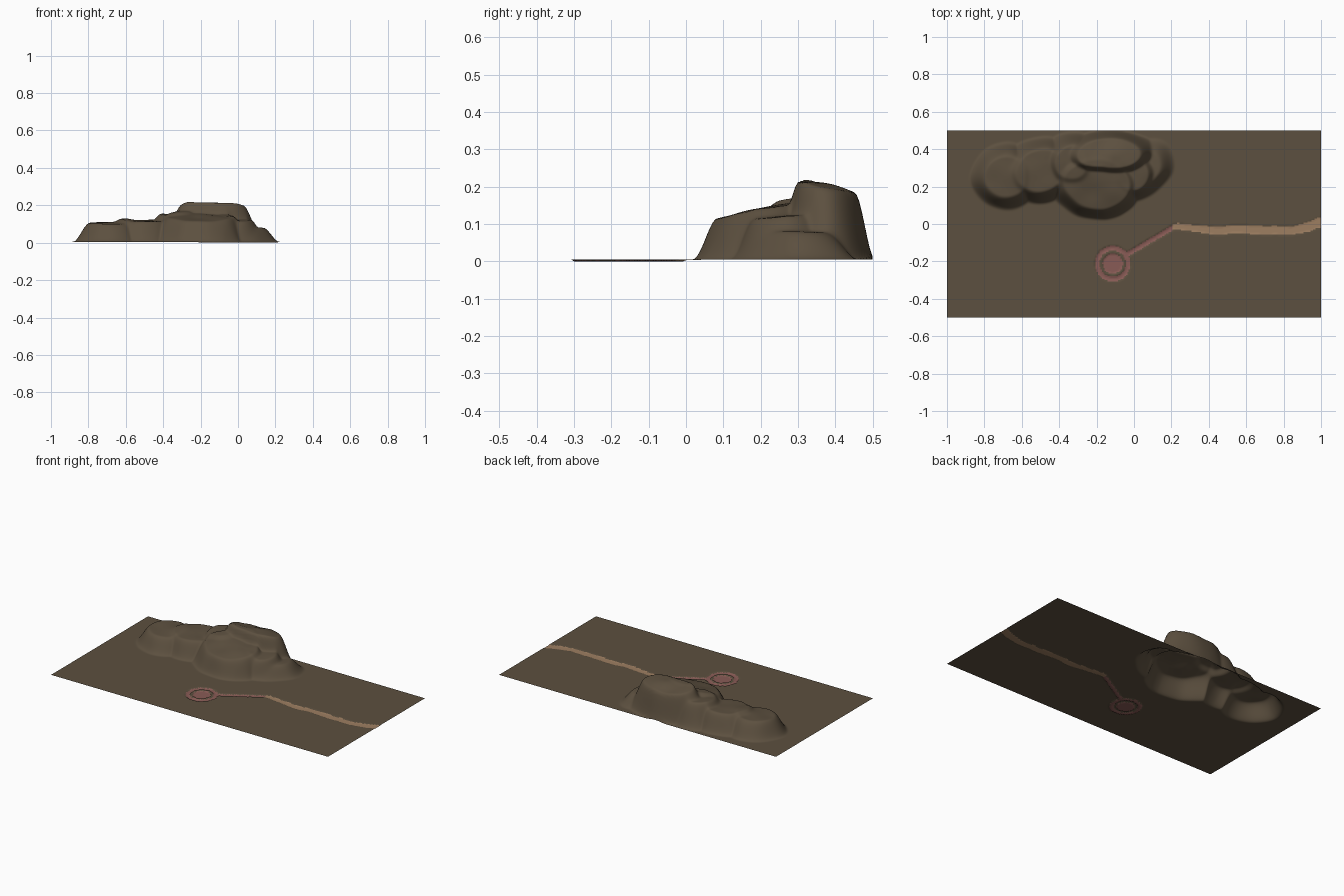
import bpy, bmesh, math
from mathutils import Vector, noise

if "Cube" in bpy.data.objects:
    bpy.data.objects.remove(bpy.data.objects["Cube"])

NX, NY = 280, 140
BASE = 0.005


def material(name, rgb):
    m = bpy.data.materials.new(name)
    m.diffuse_color = (*rgb, 1)
    m.use_nodes = True
    m.node_tree.nodes["Principled BSDF"].inputs["Base Color"].default_value = m.diffuse_color
    return m


def smooth(t):
    t = min(1, max(0, t))
    return t * t * (3 - 2 * t)


# Rock lobes: centre x, y, radius x, y, height, rim width, rotation, slope along y
LOBES = [
    (-0.13, 0.375, 0.27, 0.127, 0.205, 0.40, 0.00, -0.22),   # high dome
    (-0.20, 0.210, 0.25, 0.190, 0.142, 0.34, -0.05, 0.20),   # front shelf
    (0.03, 0.285, 0.21, 0.150, 0.078, 0.45, 0.65, 0.00),     # east foot
    (-0.01, 0.270, 0.15, 0.150, 0.120, 0.45, 0.50, 0.10),    # east shoulder
    (-0.69, 0.250, 0.19, 0.185, 0.106, 0.45, -0.20, 0.05),   # west end
    (-0.50, 0.285, 0.22, 0.180, 0.119, 0.42, 0.15, 0.05),    # west saddle
    (-0.33, 0.330, 0.17, 0.165, 0.150, 0.50, 0.20, 0.05),    # dome flank
]


def lobe(x, y, cx, cy, rx, ry, h, rim, rot, slope):
    dx, dy = x - cx, y - cy
    u = (dx * math.cos(rot) + dy * math.sin(rot)) / rx
    v = (dy * math.cos(rot) - dx * math.sin(rot)) / ry
    r = math.hypot(u, v)
    if r >= 1:
        return 0
    return max(0, h + slope * dy) * (1 - 0.1 * r * r) * smooth((1 - r) / rim)


def rock_height(x, y):
    # wobble the outline a little, then blend the lobes softly
    w = noise.noise_vector(Vector((x * 7, y * 7, 0.3))) * 0.018
    total = sum(lobe(x + w.x, min(y + w.y * 0.6, y + 0.004), *p) ** 7 for p in LOBES)
    h = total ** (1 / 7)
    return h * (1 + 0.05 * noise.noise(Vector((x * 9, y * 9, 2))))


# Dirt road centre line and half width
ROAD = [(0.21, -0.012, 0.017), (0.32, -0.022, 0.018), (0.44, -0.038, 0.022),
        (0.56, -0.026, 0.022), (0.68, -0.034, 0.024), (0.84, -0.036, 0.022),
        (0.93, -0.016, 0.026), (1.0, 0.008, 0.028)]


def on_road(x, y):
    for (x0, y0, w0), (x1, y1, w1) in zip(ROAD, ROAD[1:]):
        if x0 <= x <= x1:
            t = (x - x0) / (x1 - x0)
            wob = 0.005 * noise.noise(Vector((x * 22, 0, 0)))
            return abs(y - y0 - t * (y1 - y0) - wob) < w0 + t * (w1 - w0)
    return False


def on_clay(x, y):
    # ringed disc and the straight track that leads to the road
    r = math.hypot(x + 0.114, y + 0.212)
    if r < 0.054 or 0.070 < r < 0.095:
        return True
    a, b = Vector((-0.035, -0.162)), Vector((0.22, -0.012))
    d = b - a
    p = Vector((x, y)) - a
    t = p.dot(d) / d.length_squared
    return 0 <= t <= 1 and (p - d * t).length < 0.012


def surface(x, y):
    if on_road(x, y):
        return 1
    return 2 if on_clay(x, y) else 0


# Terrain sheet with the rock hill raised out of it
bm = bmesh.new()
bmesh.ops.create_grid(bm, x_segments=NX, y_segments=NY, size=1)
for v in bm.verts:
    x, y = v.co.x, v.co.y * 0.5
    sunk = (0, 0.002, BASE)[surface(x, y)]
    v.co = (x, y, BASE + rock_height(x, y) * 0.975 - sunk)
for f in bm.faces:
    c = f.calc_center_median()
    f.material_index = surface(c.x, c.y)
    f.smooth = True
mesh = bpy.data.meshes.new("terrain")
bm.to_mesh(mesh)
bm.free()
for m in (material("brown_earth", (0.108, 0.080, 0.050)),
          material("tan_road", (0.34, 0.21, 0.12)),
          material("red_clay", (0.25, 0.105, 0.092))):
    mesh.materials.append(m)
bpy.context.collection.objects.link(bpy.data.objects.new("terrain", mesh))
